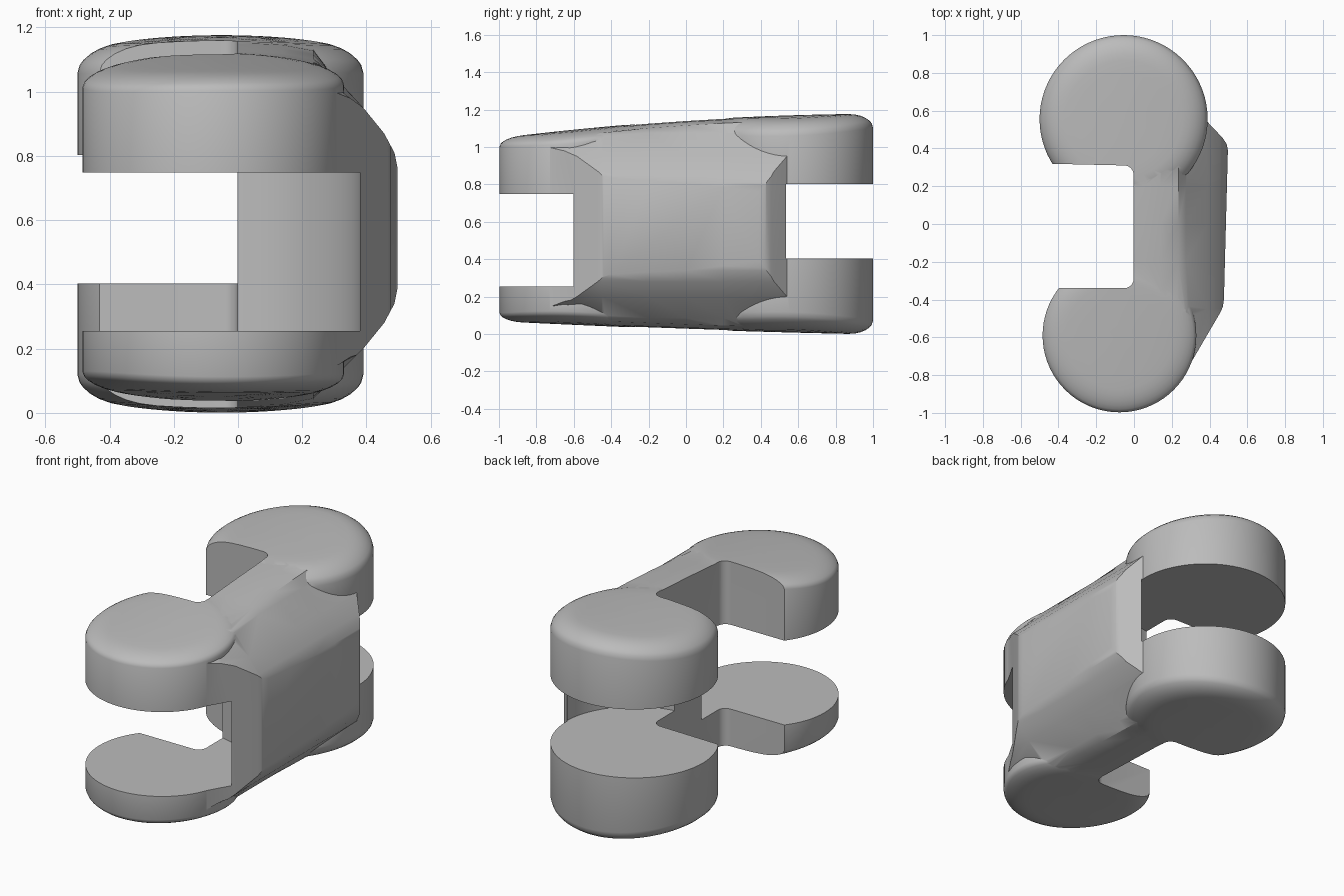
import bpy, bmesh, math
from mathutils import Vector

cube = bpy.data.objects.get("Cube")
if cube:
    bpy.data.objects.remove(cube, do_unlink=True)

grey = bpy.data.materials.new("plain_grey")
grey.use_nodes = True
grey.diffuse_color = (0.5, 0.5, 0.5, 1)
grey.node_tree.nodes["Principled BSDF"].inputs["Base Color"].default_value = (0.5, 0.5, 0.5, 1)


def loft(name, rings):
    """Closed solid skinned through rings with equal point counts."""
    bm = bmesh.new()
    rows = [[bm.verts.new(p) for p in ring] for ring in rings]
    n = len(rows[0])
    for a, b in zip(rows, rows[1:]):
        for i in range(n):
            j = (i + 1) % n
            bm.faces.new((a[i], a[j], b[j], b[i]))
    bm.faces.new(rows[0][::-1])
    bm.faces.new(rows[-1])
    bmesh.ops.recalc_face_normals(bm, faces=bm.faces)
    mesh = bpy.data.meshes.new(name)
    bm.to_mesh(mesh)
    bm.free()
    ob = bpy.data.objects.new(name, mesh)
    bpy.context.collection.objects.link(ob)
    mesh.materials.append(grey)
    return ob


def prism(name, outline, low, high):
    return loft(name, [[(x, y, z) for x, y in outline] for z in (low, high)])


def combine(target, tool, operation):
    tool.hide_render = True
    mod = target.modifiers.new("combine", 'BOOLEAN')
    mod.operation, mod.object, mod.solver = operation, tool, 'EXACT'
    bpy.context.view_layer.objects.active = target
    bpy.ops.object.modifier_apply(modifier=mod.name)
    bpy.data.objects.remove(tool, do_unlink=True)


def circle(cx, cy, r, n=72):
    return [(cx + r * math.cos(math.tau * i / n), cy + r * math.sin(math.tau * i / n))
            for i in range(n)]


# Gently crowned, tilted top and bottom surfaces
def top(x, y):
    return 1.142 + 0.065 * y - 0.03 * y * y - 0.18 * (x + 0.05) ** 2


def bottom(x, y):
    return 0.025 - 0.035 * y + 0.008 * y * y + 0.18 * (x + 0.05) ** 2


def round_end(name, cx, cy, r, rim):
    """Round end with softened rims following the crown."""
    fractions = [0.05, 0.3, 0.55, 0.7, 0.78, 0.85, 0.91, 0.96, 0.985, 1]

    def ring(f, surface, sign):
        u = min(1, max(0, (f - 0.7) / 0.3))
        drop = sign * rim * (1 - math.sqrt(1 - u * u))
        return [(x, y, surface(x, y) + drop) for x, y in circle(cx, cy, r * f)]
    return loft(name, [ring(f, bottom, 1) for f in fractions]
                + [ring(f, top, -1) for f in reversed(fractions)])


# Side barrel: chamfered cross-section lofted along the length, easing at the front
def barrel_section(y):
    ease = 0.2 * max(0, -0.45 - y)
    up = [(-0.1, top(-0.05, y) - 0.003), (0.05, top(0.05, y) - 0.002),
          (0.14, top(0.14, y) - 0.002 - ease / 5), (0.235, top(0.235, y) - 0.012 - ease),
          (0.275, 1.075 - ease), (0.39, 0.95), (0.455, 0.87), (0.487, 0.81), (0.497, 0.76)]
    down = [(-0.1, bottom(-0.05, y) + 0.003), (0.05, bottom(0.05, y) + 0.002),
            (0.14, bottom(0.14, y) + 0.002 + ease / 5), (0.235, bottom(0.235, y) + 0.012 + ease),
            (0.275, 0.085 + ease), (0.39, 0.2), (0.455, 0.28), (0.487, 0.34), (0.497, 0.39)]
    return [Vector((x, y, z)) for x, z in up + down[::-1]]


link = loft("link_body", [barrel_section(y) for y in (-0.85, -0.65, -0.45, -0.2, 0, 0.2, 0.6)])
plan = [(-0.09, -0.8), (0.265, -0.797), (0.455, -0.472), (0.47, -0.44), (0.476, -0.4),
        (0.497, 0.39), (0.49, 0.425), (0.47, 0.455), (0.38, 0.55), (-0.09, 0.55)]
combine(link, prism("plan_trim", plan, -0.5, 1.7), 'INTERSECT')

# Round ends: the front one is smaller, so the side face runs off it at a tangent
combine(link, round_end("back_end", -0.055, 0.555, 0.445, 0.075), 'UNION')
combine(link, round_end("front_end", -0.077, -0.59, 0.407, 0.045), 'UNION')

# Round slots splitting each end into two cheeks
combine(link, prism("back_slot", circle(-0.055, 0.555, 0.451), 0.403, 0.803), 'DIFFERENCE')
combine(link, prism("front_slot", circle(-0.077, -0.59, 0.457), 0.255, 0.748), 'DIFFERENCE')

# Side notch with rounded inner corners
r = 0.05
notch = [(-0.7, -0.34)]
for cy, start in ((-0.34 + r, -90), (0.31 - r, 0)):
    for k in range(7):
        a = math.radians(start + 15 * k)
        notch.append((-0.002 - r + r * math.cos(a), cy + r * math.sin(a)))
notch.append((-0.7, 0.325))
combine(link, prism("side_notch", notch, -0.5, 1.7), 'DIFFERENCE')

bpy.ops.object.select_all(action='DESELECT')
link.select_set(True)
bpy.context.view_layer.objects.active = link
bpy.ops.object.shade_smooth_by_angle(angle=math.radians(30))
